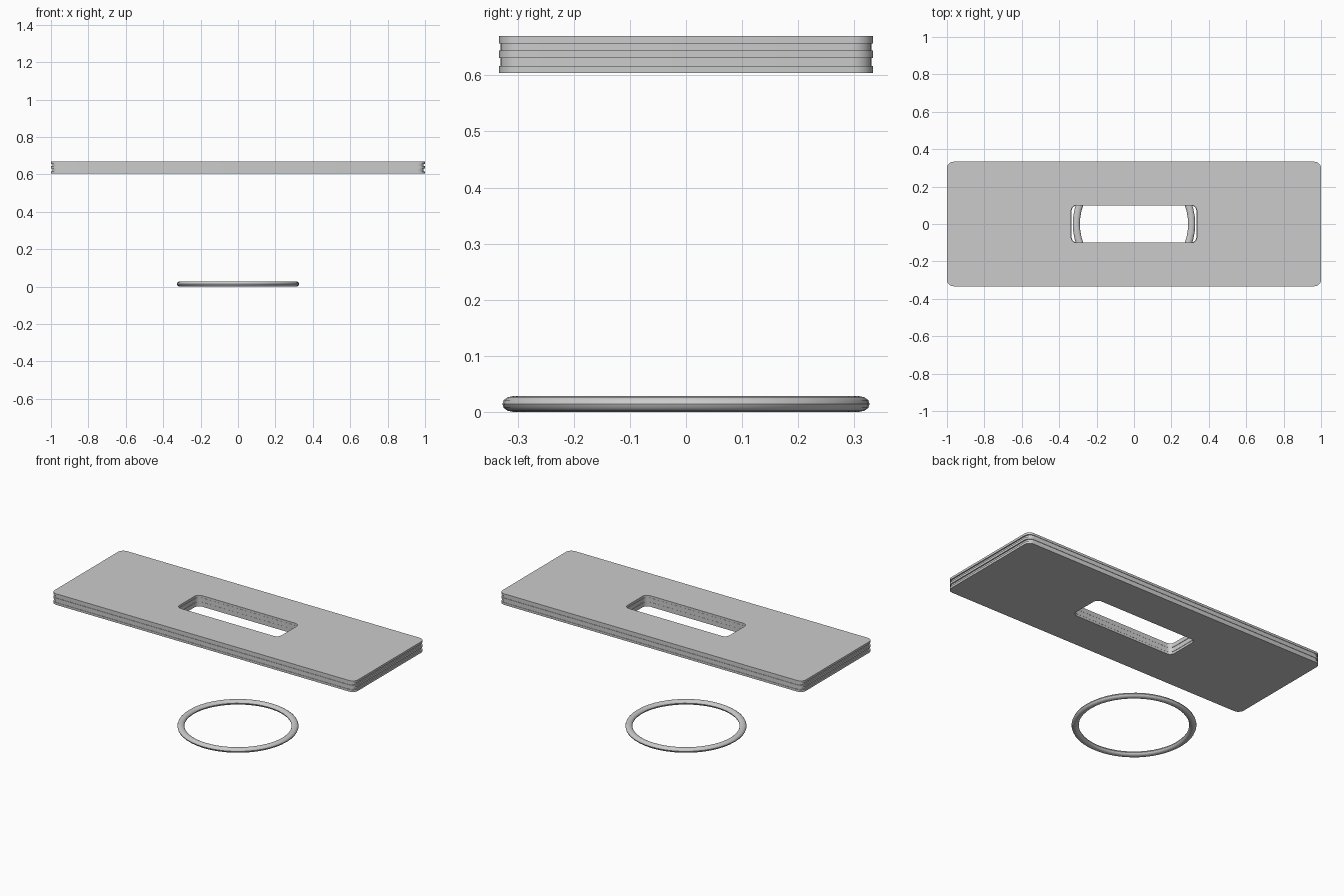
import bpy, bmesh, math

if "Cube" in bpy.data.objects:
    bpy.data.objects.remove(bpy.data.objects["Cube"])


def rounded_rect(hx, hy, r, n=6):
    pts = []
    for q, (sx, sy) in enumerate([(1, 1), (-1, 1), (-1, -1), (1, -1)]):
        for i in range(n + 1):
            a = math.pi / 2 * (q + i / n)
            pts.append((sx * (hx - r) + r * math.cos(a),
                        sy * (hy - r) + r * math.sin(a)))
    return pts


def finish(name, bm):
    bmesh.ops.recalc_face_normals(bm, faces=bm.faces)
    mesh = bpy.data.meshes.new(name)
    bm.to_mesh(mesh)
    bm.free()
    ob = bpy.data.objects.new(name, mesh)
    bpy.context.collection.objects.link(ob)
    bpy.context.view_layer.objects.active = ob
    ob.select_set(True)
    bpy.ops.object.shade_smooth_by_angle(angle=math.radians(35))
    ob.select_set(False)
    return ob


def plate(name, z0, z1, scale):
    """Rounded plate with a rounded slot through the middle."""
    bm = bmesh.new()
    outer = rounded_rect(1.0, 0.333, 0.035)
    slot = rounded_rect(0.336, 0.1, 0.03)
    loops = [[bm.verts.new((x * scale, y * scale, z)) for x, y in pts]
             for pts, z in ((outer, z0), (outer, z1), (slot, z1), (slot, z0))]
    n = len(outer)
    for k in range(4):
        a, b = loops[k], loops[(k + 1) % 4]
        for i in range(n):
            j = (i + 1) % n
            bm.faces.new((a[i], a[j], b[j], b[i]))
    return finish(name, bm)


# Stack of plates: full-size ones with slightly smaller spacers between
levels = [0.604, 0.617, 0.631, 0.644, 0.657, 0.670]
for i in range(5):
    spacer = i % 2
    plate(("spacer_plate_" if spacer else "main_plate_") + str(i // 2 + 1),
          levels[i], levels[i + 1], 0.993 if spacer else 1.0)

# Ring lying on the floor, slightly flattened section
bm = bmesh.new()
major, wide, tall, seg, sides = 0.3085, 0.019, 0.014, 48, 12
rings = []
for i in range(seg):
    a = 2 * math.pi * i / seg
    ring = []
    for k in range(sides):
        t = 2 * math.pi * k / sides
        r = major + wide * math.cos(t)
        ring.append(bm.verts.new((r * math.cos(a), r * math.sin(a),
                                  tall + tall * math.sin(t))))
    rings.append(ring)
for i in range(seg):
    a, b = rings[i], rings[(i + 1) % seg]
    for k in range(sides):
        m = (k + 1) % sides
        bm.faces.new((a[k], b[k], b[m], a[m]))
finish("floor_ring", bm)
